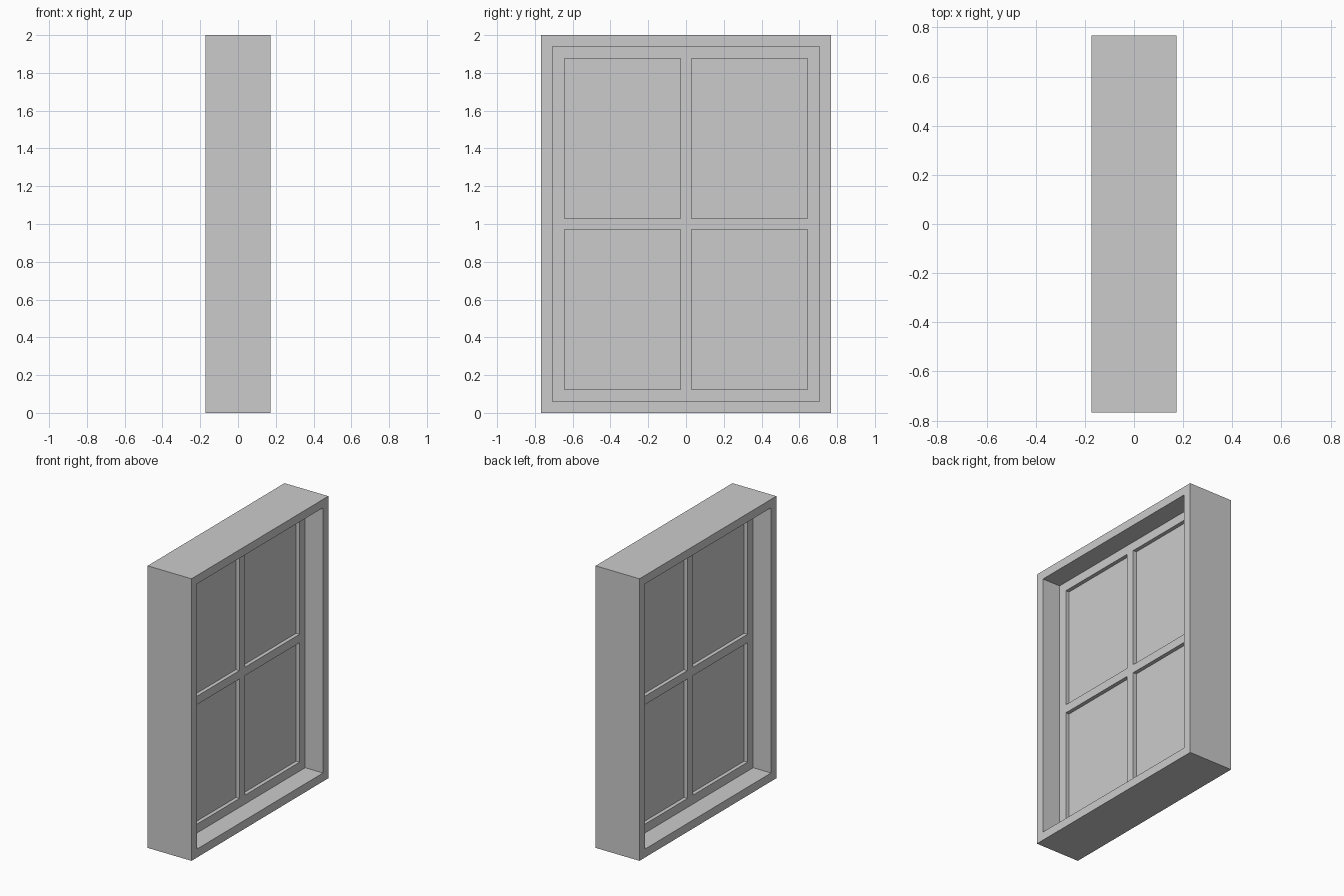
import bpy
import bmesh

HALF_DEPTH, HALF_WIDTH, HEIGHT = 0.172, 0.767, 2.0
FRAME_T = 0.06       # thickness of the outer frame
RAIL_T = 0.063       # thickness of the sash rails
BAR_HALF = 0.03      # half width of the glazing bars
SASH_HALF = 0.032    # half depth of the sash
PANE_HALF = 0.005    # half depth of the panes

if "Cube" in bpy.data.objects:
    bpy.data.objects.remove(bpy.data.objects["Cube"], do_unlink=True)

grey = bpy.data.materials.new("light grey")
grey.use_nodes = True
grey.diffuse_color = (0.6, 0.6, 0.6, 1)
grey.node_tree.nodes["Principled BSDF"].inputs["Base Color"].default_value = grey.diffuse_color


def lattice(name, ys, zs, half_depth):
    """Slab in the yz plane with an opening in each odd row and column cell."""
    bm = bmesh.new()
    grid = [[bm.verts.new((-half_depth, y, z)) for z in zs] for y in ys]
    for i in range(len(ys) - 1):
        for j in range(len(zs) - 1):
            if not (i % 2 and j % 2):
                bm.faces.new((grid[i][j], grid[i][j + 1],
                              grid[i + 1][j + 1], grid[i + 1][j]))
    extruded = bmesh.ops.extrude_face_region(bm, geom=bm.faces[:], use_keep_orig=True)
    moved = [g for g in extruded["geom"] if isinstance(g, bmesh.types.BMVert)]
    bmesh.ops.translate(bm, verts=moved, vec=(2 * half_depth, 0, 0))
    bmesh.ops.recalc_face_normals(bm, faces=bm.faces[:])
    mesh = bpy.data.meshes.new(name)
    bm.to_mesh(mesh)
    bm.free()
    mesh.materials.append(grey)
    obj = bpy.data.objects.new(name, mesh)
    bpy.context.collection.objects.link(obj)
    return obj


def mirrored(centre, offsets):
    """Coordinates placed symmetrically about a centre, in rising order."""
    return [centre - o for o in offsets] + [centre + o for o in reversed(offsets)]


mid = HEIGHT / 2
sash_y, sash_z = HALF_WIDTH - FRAME_T, mid - FRAME_T
pane_y, pane_z = sash_y - RAIL_T, sash_z - RAIL_T

# Deep outer frame
lattice("outer_frame", mirrored(0, [HALF_WIDTH, sash_y]),
        mirrored(mid, [mid, sash_z]), HALF_DEPTH)

# Sash with crossing glazing bars
lattice("sash", mirrored(0, [sash_y, pane_y, BAR_HALF]),
        mirrored(mid, [sash_z, pane_z, BAR_HALF]), SASH_HALF)

# Four panes set between the bars
for row, v in (("lower", -1), ("upper", 1)):
    for side, s in (("front", -1), ("back", 1)):
        lattice(f"{row}_{side}_pane",
                sorted((s * BAR_HALF, s * pane_y)),
                sorted((mid + v * BAR_HALF, mid + v * pane_z)), PANE_HALF)
